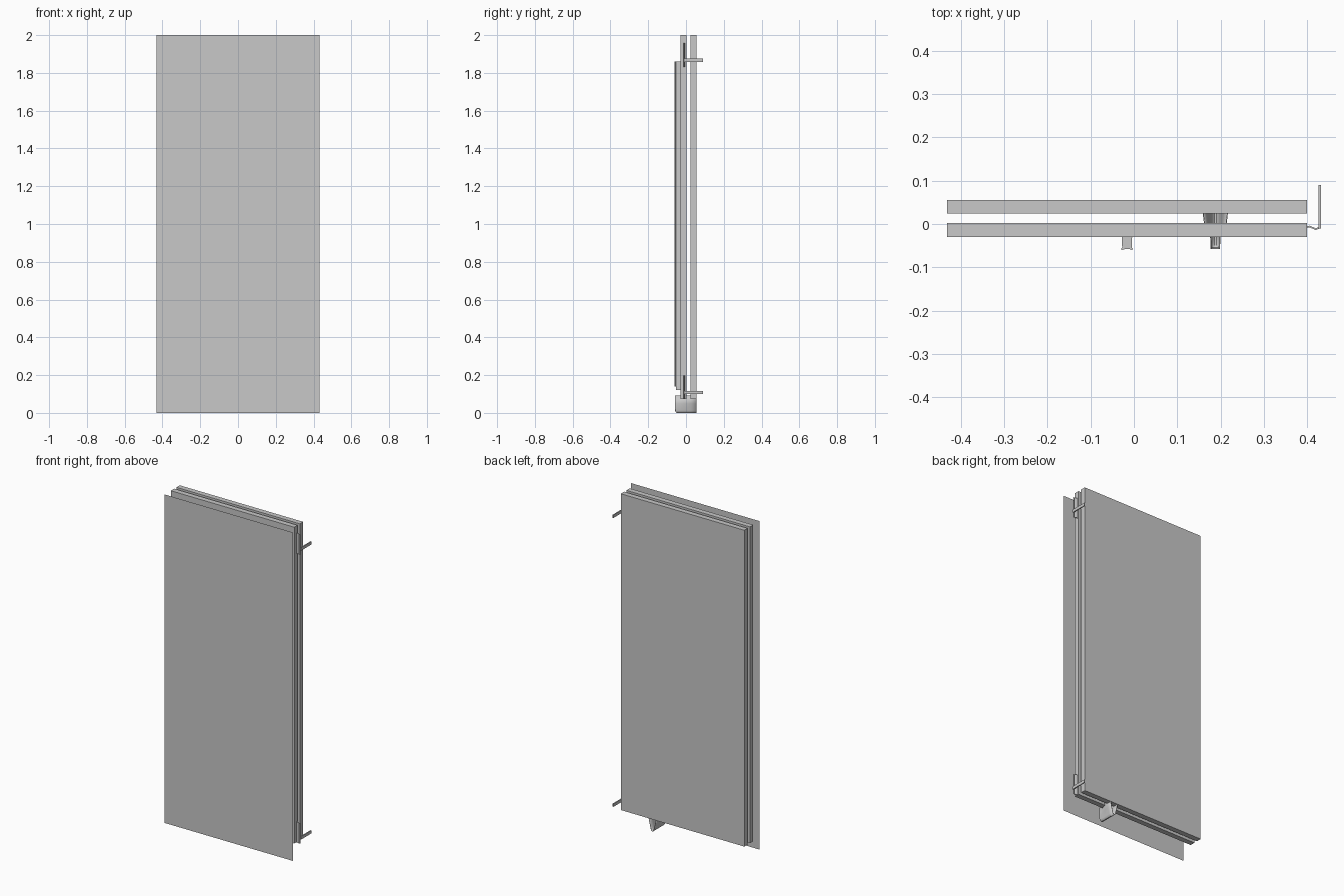
import bpy, bmesh, math

if "Cube" in bpy.data.objects:
    bpy.data.objects.remove(bpy.data.objects["Cube"])

grey = bpy.data.materials.new("light_grey")
grey.diffuse_color = (0.58, 0.58, 0.58, 1)
grey.use_nodes = True
grey.node_tree.nodes["Principled BSDF"].inputs["Base Color"].default_value = grey.diffuse_color


def make(name, bm, smooth=False):
    bmesh.ops.recalc_face_normals(bm, faces=bm.faces)
    me = bpy.data.meshes.new(name)
    bm.to_mesh(me)
    bm.free()
    me.materials.append(grey)
    ob = bpy.data.objects.new(name, me)
    bpy.context.collection.objects.link(ob)
    if smooth:
        bpy.ops.object.select_all(action='DESELECT')
        bpy.context.view_layer.objects.active = ob
        ob.select_set(True)
        bpy.ops.object.shade_smooth_by_angle(angle=math.radians(35))
    return ob


def box(name, x, y, z):
    bm = bmesh.new()
    bmesh.ops.create_cube(bm, size=1)
    for v in bm.verts:
        v.co = [(a + b) / 2 + c * (b - a) for c, (a, b) in zip(v.co, (x, y, z))]
    return make(name, bm)


def extrude_z(name, outline, z0, z1, smooth=False):
    """Prism from an xy outline."""
    bm = bmesh.new()
    f = bm.faces.new([bm.verts.new((x, y, z0)) for x, y in outline])
    top = bmesh.ops.extrude_face_region(bm, geom=[f])["geom"]
    for v in top:
        if isinstance(v, bmesh.types.BMVert):
            v.co.z = z1
    return make(name, bm, smooth)


# Two door leaves, one behind the other
box("front_leaf", (-0.432, 0.40), (-0.030, 0.002), (0.074, 2.0))
box("back_leaf", (-0.432, 0.40), (0.024, 0.056), (0.074, 2.0))

# Flat sheet without thickness in front of the leaves
bm = bmesh.new()
bm.faces.new([bm.verts.new(p) for p in
              ((-0.432, -0.09, 0), (0.432, -0.09, 0), (0.432, -0.09, 2), (-0.432, -0.09, 2))])
make("front_sheet", bm)

# Long vertical pull rail, with a flared and slightly bowed front lip
side = [(0.012, -0.030), (0.011, -0.054), (0.0135, -0.057), (0.0125, -0.060), (0.005, -0.058)]
outline = side + [(-x, y) for x, y in reversed(side)]
extrude_z("pull_rail", [(x - 0.016, y) for x, y in outline], 0.14, 1.86, True)
box("pull_rail_end", (-0.027, -0.005), (-0.052, -0.030), (0.122, 0.14))

# Scoop-shaped foot: open channel, wide at the back and narrow at the front
bm = bmesh.new()
rows = []
for y, w, lift in ((0.055, 0.029, 0), (0.024, 0.029, 0), (0.0, 0.026, 0), (-0.03, 0.012, 0),
                   (-0.05, 0.011, 0), (-0.056, 0.011, 0.005), (-0.058, 0.011, 0.014)):
    half = [(w, 0.092), (0.011 + (w - 0.011) * 0.5, 0.05), (0.011, 0.014 + lift * 0.5),
            (0.008, 0.005 + lift * 0.8), (0.003, 0.001 + lift)]
    prof = half + [(-x, z) for x, z in reversed(half)]
    rows.append([bm.verts.new((0.188 + x, y, max(z, 0.0))) for x, z in prof])
for a, b in zip(rows, rows[1:]):
    for i in range(len(a) - 1):
        bm.faces.new((a[i], a[i + 1], b[i + 1], b[i]))
bm.faces.new(rows[-1])  # closed front end
for v in bm.verts:
    v.co.z = max(v.co.z - 0.001, 0.0)
foot = make("foot_scoop", bm, True)
sol = foot.modifiers.new("thickness", 'SOLIDIFY')
sol.thickness = 0.002
sol.offset = -1

# Hinges: wavy leaf on the right edge with a bar reaching backwards
wave = [(0.398, -0.007), (0.406, -0.006), (0.413, -0.009), (0.420, -0.012), (0.427, -0.009)]
for label, z in (("upper", 1.867), ("lower", 0.108)):
    leaf = [(x, y + 0.002) for x, y in wave] + [(x, y - 0.002) for x, y in reversed(wave)]
    extrude_z(label + "_hinge_leaf", leaf, z - 0.035, z + 0.09, True)
    box(label + "_hinge_bar", (0.426, 0.432), (-0.010, 0.09), (z - 0.009, z + 0.009))
